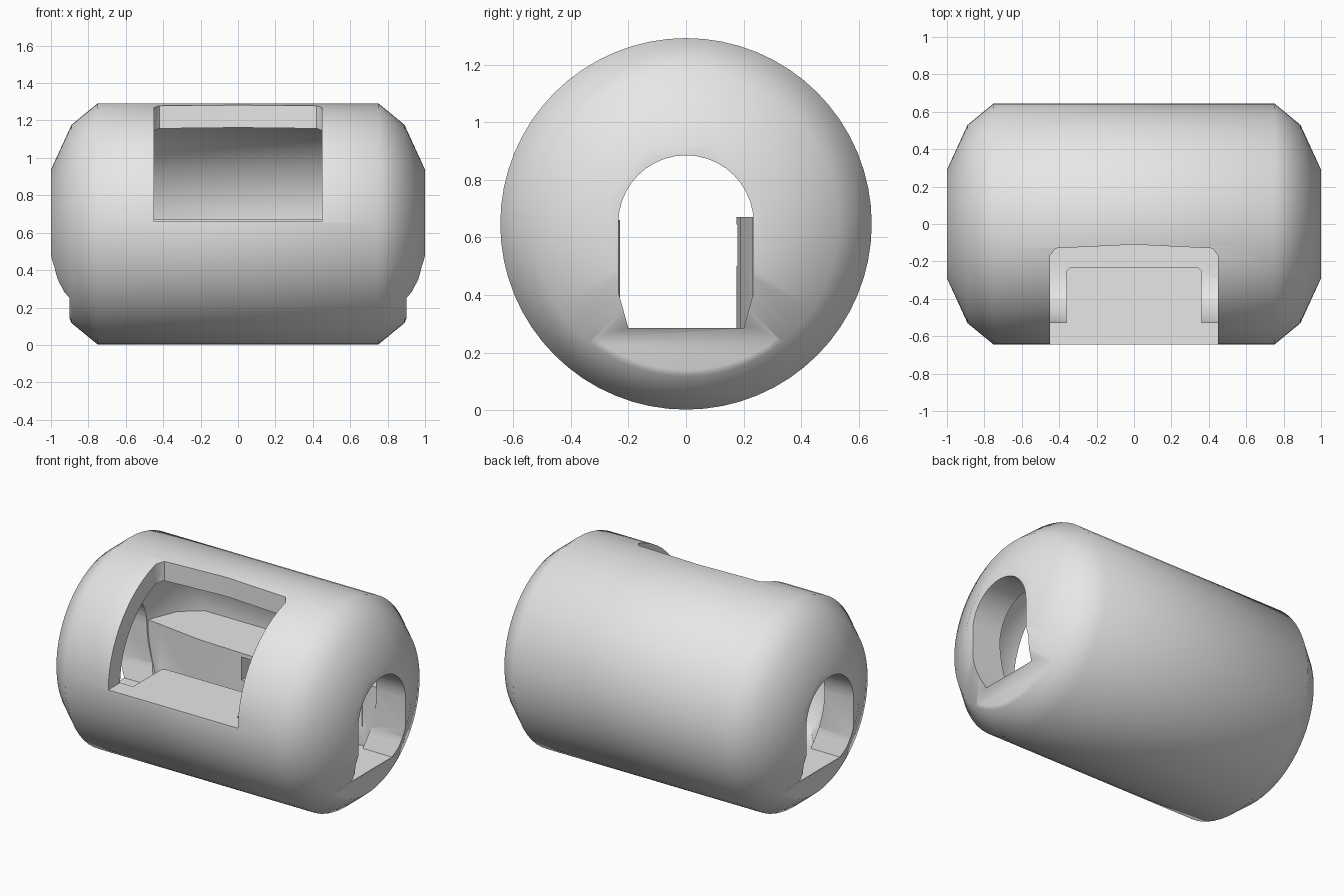
import bpy
import bmesh
from math import pi, sin, cos
from mathutils import Vector

cube = bpy.data.objects.get("Cube")
if cube:
    bpy.data.objects.remove(cube, do_unlink=True)

CENTRE = 0.647   # height of the barrel axis
FLOOR = 0.285    # inside floor height

grey = bpy.data.materials.new("plain grey")
grey.use_nodes = True
grey.diffuse_color = (0.8, 0.8, 0.8, 1)
grey.node_tree.nodes["Principled BSDF"].inputs["Base Color"].default_value = (0.8, 0.8, 0.8, 1)


def finish(name, bm):
    bmesh.ops.recalc_face_normals(bm, faces=bm.faces)
    mesh = bpy.data.meshes.new(name)
    bm.to_mesh(mesh)
    bm.free()
    mesh.materials.append(grey)
    ob = bpy.data.objects.new(name, mesh)
    bpy.context.collection.objects.link(ob)
    return ob


def barrel(name, half_profile, segments=64):
    """Turn a mirrored (x, radius) profile around the x axis."""
    profile = [(-x, r) for x, r in reversed(half_profile)] + half_profile
    bm = bmesh.new()
    rings = []
    for x, r in profile:
        angles = [2 * pi * i / segments for i in range(segments)]
        rings.append([bm.verts.new((x, r * sin(a), CENTRE + r * cos(a))) for a in angles])
    for a, b in zip(rings, rings[1:]):
        for i in range(segments):
            j = (i + 1) % segments
            bm.faces.new((a[i], a[j], b[j], b[i]))
    bm.faces.new(rings[0])
    bm.faces.new(rings[-1])
    return finish(name, bm)


def prism(name, points, axis, low, high):
    """Extrude a 2D outline along the given axis."""
    place = {"x": lambda p, t: (t, p[0], p[1]),
             "y": lambda p, t: (p[0], t, p[1]),
             "z": lambda p, t: (p[0], p[1], t)}[axis]
    bm = bmesh.new()
    base = bm.faces.new([bm.verts.new(place(p, low)) for p in points])
    grown = bmesh.ops.extrude_face_region(bm, geom=[base])
    shift = Vector(place((0, 0), high - low))
    bmesh.ops.translate(bm, vec=shift,
                        verts=[v for v in grown["geom"] if isinstance(v, bmesh.types.BMVert)])
    return finish(name, bm)


def rect(a0, a1, b0, b1):
    return [(a0, b0), (a1, b0), (a1, b1), (a0, b1)]


def cut(target, tool):
    tool.hide_render = True
    bpy.context.view_layer.objects.active = target
    mod = target.modifiers.new("cut", "BOOLEAN")
    mod.operation = "DIFFERENCE"
    mod.solver = "EXACT"
    mod.object = tool
    bpy.ops.object.modifier_apply(modifier=mod.name)
    bpy.data.objects.remove(tool, do_unlink=True)


# Outer body and the hollow inside it
body = barrel("barrel_shelter", [(0.75, 0.645), (0.89, 0.53), (1.0, 0.29)])
room = barrel("room", [(0.6, 0.527), (0.72, 0.43), (0.8, 0.23)])

# Floor, back bench and front table stay solid within the hollow
cut(room, prism("floor", rect(-1, 1, -1, 1), "z", -0.5, FLOOR))
bench = [(-0.95, 0.26), (-0.77, 0.24), (-0.4, 0.19), (0, 0.175),
         (0.4, 0.19), (0.77, 0.24), (0.95, 0.26), (0.95, 0.9), (-0.95, 0.9)]
cut(room, prism("bench", bench, "z", 0.1, 0.67))
table = [(-0.36, -0.9), (0.36, -0.9), (0.36, -0.25), (0.34, -0.23),
         (-0.34, -0.23), (-0.36, -0.25)]
cut(room, prism("table", table, "z", 0.1, 0.66))
cut(body, room)

# Scooped steps and arched doorways at both ends
arch = [(0.235 * cos(pi * i / 20), 0.65 + 0.235 * sin(pi * i / 20)) for i in range(21)]
door = arch + [(-0.235, 0.41), (-0.2, FLOOR), (0.2, FLOOR), (0.235, 0.41)]
step = [(0.9, 0.05), (0.9, 0.25), (0.93, FLOOR), (1.0, 0.42), (1.1, 0.42), (1.1, 0.05)]
for side in (-1, 1):
    cut(body, prism("step", [(side * x, z) for x, z in step], "y", -0.6, 0.6))
    ends = sorted((side * 0.7, side * 1.2))
    cut(body, prism("doorway", door, "x", *ends))

# Upper front window
window = [(-0.45, -0.9), (0.45, -0.9), (0.45, -0.17), (0.42, -0.13),
          (0, -0.11), (-0.42, -0.13), (-0.45, -0.17)]
cut(body, prism("window", window, "z", 0.66, 1.6))

# Small square recess in the bench front
cut(body, prism("recess", rect(-0.1, 0.1, 0.5, 0.645), "y", 0.1, 0.32))

# Smooth the rounded shell, keep the openings crisp
bpy.ops.object.select_all(action="DESELECT")
body.select_set(True)
bpy.context.view_layer.objects.active = body
bpy.ops.object.shade_smooth_by_angle(angle=0.87)
